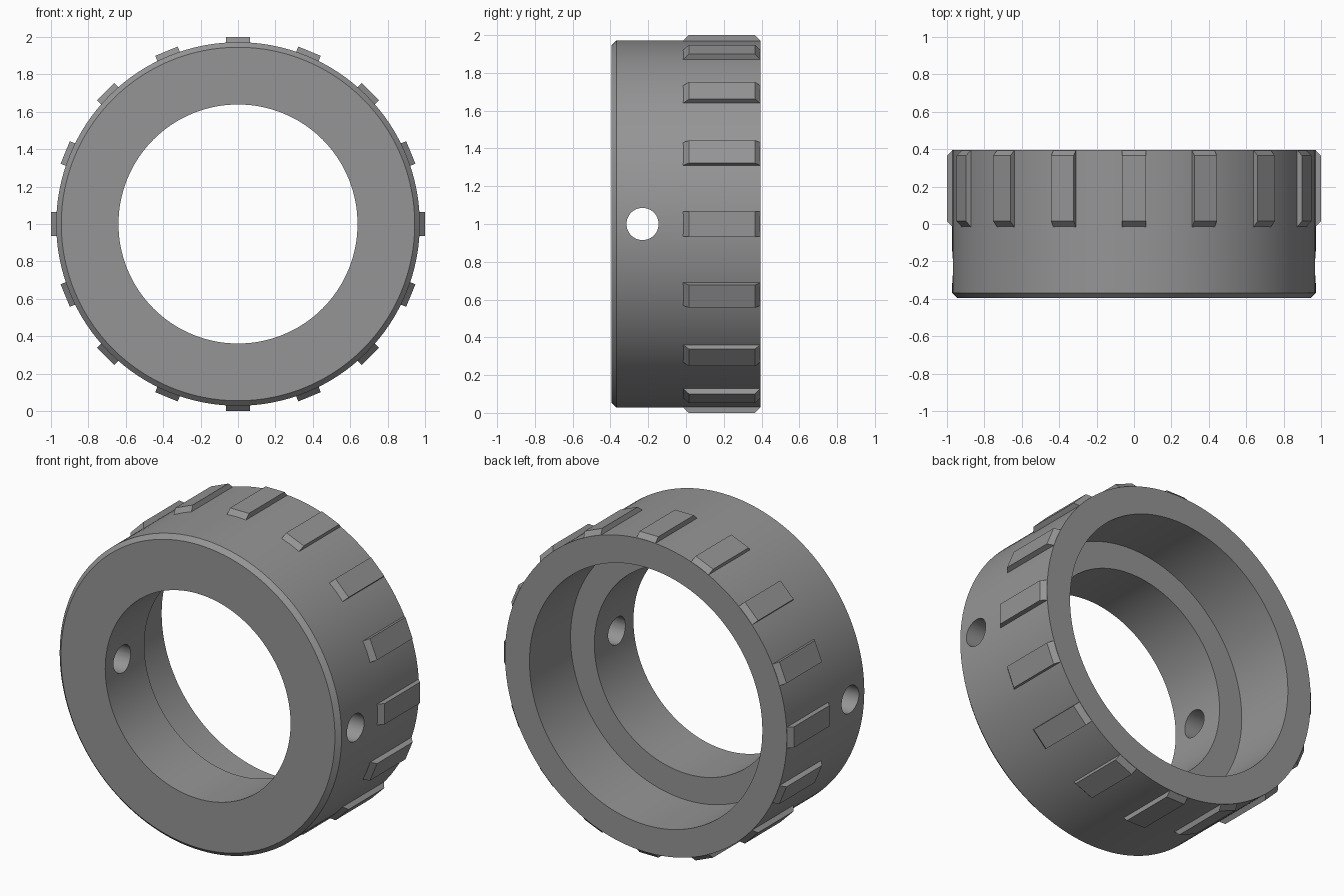
import bpy, bmesh, math
from mathutils import Matrix, Vector

if "Cube" in bpy.data.objects:
    bpy.data.objects.remove(bpy.data.objects["Cube"])

grey = bpy.data.materials.new("mid grey")
grey.diffuse_color = (0.3, 0.3, 0.3, 1)
grey.use_nodes = True
grey.node_tree.nodes["Principled BSDF"].inputs["Base Color"].default_value = grey.diffuse_color

HALF = 0.395      # half depth along y
R_OUT = 0.972     # outer radius of the ring
CENTRE = Vector((0, 0, 1))


def make_object(name, bm):
    bmesh.ops.recalc_face_normals(bm, faces=bm.faces[:])
    mesh = bpy.data.meshes.new(name)
    bm.to_mesh(mesh)
    bm.free()
    mesh.materials.append(grey)
    obj = bpy.data.objects.new(name, mesh)
    obj.location = CENTRE
    bpy.context.collection.objects.link(obj)
    return obj


# Ring body: closed (radius, y) profile revolved about the y axis
profile = [(0.639, -HALF), (R_OUT - 0.027, -HALF), (R_OUT, -HALF + 0.027),
           (R_OUT, HALF), (0.803, HALF), (0.803, -0.01), (0.639, -0.01)]
STEPS = 128
bm = bmesh.new()
rings = []
for i in range(STEPS):
    a = 2 * math.pi * i / STEPS
    rings.append([bm.verts.new((r * math.cos(a), y, r * math.sin(a)))
                  for r, y in profile])
n = len(profile)
for i in range(STEPS):
    p, q = rings[i], rings[(i + 1) % STEPS]
    for k in range(n):
        bm.faces.new((p[k], p[(k + 1) % n], q[(k + 1) % n], q[k]))
body = make_object("ring_body", bm)

# Pin hole drilled through both walls along x
bm = bmesh.new()
bmesh.ops.create_cone(bm, cap_ends=True, segments=48, radius1=0.085,
                      radius2=0.085, depth=3,
                      matrix=Matrix.Translation((0, -0.23, 0))
                      @ Matrix.Rotation(math.pi / 2, 4, 'Y'))
cutter = make_object("pin_hole_cutter", bm)
cutter.hide_render = True
cutter.hide_set(True)
drill = body.modifiers.new("pin_hole", 'BOOLEAN')
drill.operation = 'DIFFERENCE'
drill.solver = 'EXACT'
drill.object = cutter

# Apply the hole, then shade the curved walls smooth
bpy.context.view_layer.objects.active = body
body.select_set(True)
bpy.ops.object.modifier_apply(modifier=drill.name)
bpy.data.objects.remove(cutter)
bpy.ops.object.shade_smooth_by_angle(angle=math.radians(30))

# Grip lugs: sixteen bars with bevelled ends around the rear half
lug = [(-0.015, 0.96), (-0.015, 0.97), (0.015, 1.0),
       (HALF - 0.03, 1.0), (HALF - 0.001, 0.97), (HALF - 0.001, 0.96)]
bm = bmesh.new()
for i in range(16):
    turn = Matrix.Rotation(math.pi * i / 8, 3, 'Y')
    left, right = [[bm.verts.new(turn @ Vector((x, y, r))) for y, r in lug]
                   for x in (-0.065, 0.065)]
    bm.faces.new(left)
    bm.faces.new(right)
    for k in range(len(lug)):
        j = (k + 1) % len(lug)
        bm.faces.new((left[k], left[j], right[j], right[k]))
make_object("grip_lugs", bm)
